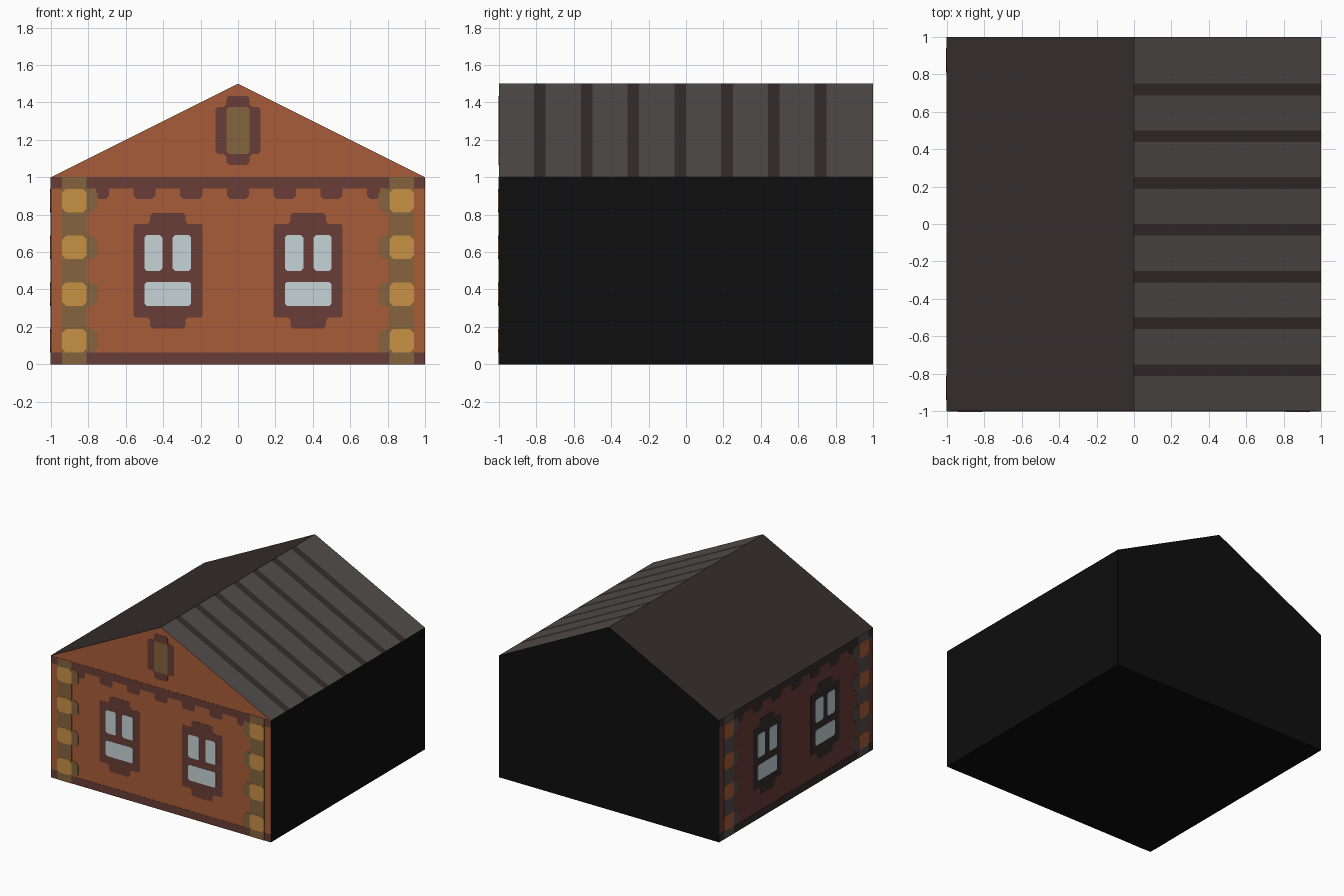
import bpy, bmesh
from mathutils import Vector

if "Cube" in bpy.data.objects:
    bpy.data.objects.remove(bpy.data.objects["Cube"])


def linear(c):
    c /= 255
    return c / 12.92 if c <= 0.04045 else ((c + 0.055) / 1.055) ** 2.4


COLOURS = {
    "orange": (169, 92, 56),
    "maroon": (105, 61, 55),
    "gold": (199, 145, 68),
    "olive_brown": (133, 100, 63),
    "pale_glass": (198, 212, 215),
    "roof_grey": (83, 77, 77),
    "dark_brown": (54, 45, 46),
    "black": (14, 14, 14),
}
MATS = {}
for cname, rgb in COLOURS.items():
    m = bpy.data.materials.new(cname)
    m.diffuse_color = [linear(c) for c in rgb] + [1]
    m.use_nodes = True
    m.node_tree.nodes["Principled BSDF"].inputs["Base Color"].default_value = m.diffuse_color
    MATS[cname] = m


def finish(name, bm, colours):
    me = bpy.data.meshes.new(name)
    bm.to_mesh(me)
    bm.free()
    for c in colours:
        me.materials.append(MATS[c])
    ob = bpy.data.objects.new(name, me)
    bpy.context.collection.objects.link(ob)


# house body: gabled prism, coloured by direction, right roof cut into stripes
bm = bmesh.new()
profile = [(-1, 0), (1, 0), (1, 1), (0, 1.5), (-1, 1)]
face = bm.faces.new([bm.verts.new((x, -1, z)) for x, z in profile])
ext = bmesh.ops.extrude_face_region(bm, geom=[face])
bmesh.ops.translate(bm, vec=(0, 2, 0),
                    verts=[g for g in ext["geom"] if isinstance(g, bmesh.types.BMVert)])
bmesh.ops.recalc_face_normals(bm, faces=bm.faces)
stripes = [(-0.8125 + 0.25 * i, -0.75 + 0.25 * i) for i in range(7)]


def right_roof(f):
    return f.normal.x > 0.1 and f.normal.z > 0.1


for y in [v for s in stripes for v in s]:
    part = [f for f in bm.faces if right_roof(f)]
    geom = part + list({e for f in part for e in f.edges}) + list({v for f in part for v in f.verts})
    bmesh.ops.bisect_plane(bm, geom=geom, plane_co=(0, y, 0), plane_no=(0, 1, 0))
bm.normal_update()
body = ["orange", "maroon", "dark_brown", "roof_grey", "black"]
for f in bm.faces:
    n, y = f.normal, f.calc_center_median().y
    if right_roof(f):
        c = "dark_brown" if any(a < y < b for a, b in stripes) else "roof_grey"
    elif n.z > 0.1:
        c = "dark_brown"
    elif n.y < -0.5:
        c = "orange"
    elif n.x < -0.5:
        c = "maroon"
    else:
        c = "black"
    f.material_index = body.index(c)
finish("house_body", bm, body)


def rect(x0, x1, z0, z1, c=0.0):
    """Rectangle outline, corners clipped by c."""
    if not c:
        return [(x0, z0), (x1, z0), (x1, z1), (x0, z1)]
    return [(x0 + c, z0), (x1 - c, z0), (x1, z0 + c), (x1, z1 - c),
            (x1 - c, z1), (x0 + c, z1), (x0, z1 - c), (x0, z0 + c)]


def mirrored(shapes):
    return shapes + [[(-x, z) for x, z in s] for s in shapes]


def plates(name, wall, shapes, layer, colour):
    """Thin plates on the front or left wall."""
    def at(u, z, d):
        return Vector((u, -1 - d, z)) if wall == "front" else Vector((-1 - d, -u, z))
    bm = bmesh.new()
    for s in shapes:
        a = [bm.verts.new(at(u, z, -0.001)) for u, z in s]
        b = [bm.verts.new(at(u, z, 0.0015 * layer)) for u, z in s]
        bm.faces.new(a)
        bm.faces.new(b)
        for i in range(len(s)):
            j = (i + 1) % len(s)
            bm.faces.new((a[i], a[j], b[j], b[i]))
    bmesh.ops.recalc_face_normals(bm, faces=bm.faces)
    finish(f"{wall}_{name}", bm, [colour])


def framed(x0, x1, z0, z1, tx0, tx1, tab):
    """Frame outline with a tab above and below."""
    c, k = 0.01, 0.015
    right = [(tx1 - k, z0 - tab), (tx1, z0 - tab + k), (tx1, z0 - k), (tx1 + k, z0),
             (x1 - c, z0), (x1, z0 + c), (x1, z1 - c), (x1 - c, z1),
             (tx1 + k, z1), (tx1, z1 + k), (tx1, z1 + tab - k), (tx1 - k, z1 + tab)]
    mid = x0 + x1
    return right + [(mid - x, z) for x, z in reversed(right)]


def decorate(wall, trim, quoin, block):
    # base band, and top band with hanging teeth
    plates("base_band", wall, [rect(-1, 1, 0, 0.0625)], 1, trim)
    teeth = [rect(-0.06 + 0.25 * i, 0.06 + 0.25 * i, 0.885, 0.97, 0.016) for i in range(-2, 3)]
    teeth += mirrored([rect(0.69, 0.76, 0.885, 0.97, 0.016)])
    plates("top_band", wall, [rect(-1, 1, 0.94, 1)] + teeth, 1, trim)
    # windows
    plates("window_frames", wall, mirrored([framed(0.19, 0.56, 0.25, 0.75, 0.28, 0.47, 0.06)]), 1, trim)
    panes = [rect(0.25, 0.35, 0.5, 0.69, 0.012), rect(0.405, 0.5, 0.5, 0.69, 0.012),
             rect(0.25, 0.5, 0.3125, 0.44, 0.012)]
    plates("window_panes", wall, mirrored(panes), 2, "pale_glass")
    # corner columns with stone blocks
    rows = [(0.0625 + 0.25 * i, 0.1875 + 0.25 * i) for i in range(4)]
    column = [rect(0.81, 0.94, 0, 1)] + [rect(0.75, 0.86, a, b, 0.025) for a, b in rows]
    plates("corner_columns", wall, mirrored(column), 2, quoin)
    plates("corner_blocks", wall, mirrored([rect(0.81, 0.94, a, b, 0.02) for a, b in rows]), 3, block)


decorate("front", "maroon", "olive_brown", "gold")
decorate("left", "dark_brown", "roof_grey", "orange")

# attic window
plates("attic_frame", "front", [framed(-0.12, 0.12, 1.125, 1.375, -0.0625, 0.0625, 0.06)], 1, "maroon")
plates("attic_shutter", "front", [rect(-0.0625, 0.0625, 1.125, 1.375, 0.012)], 2, "olive_brown")
